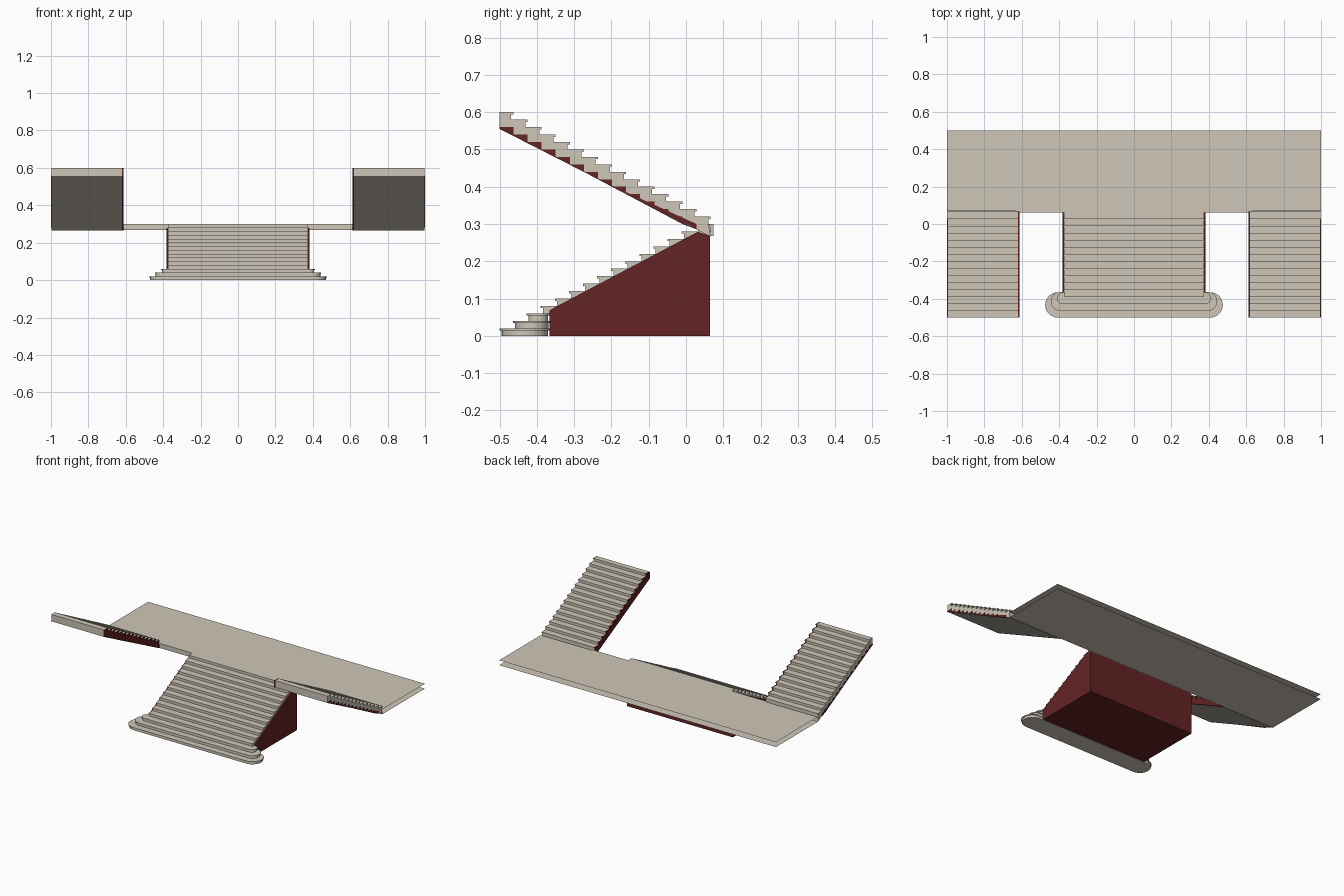
import bpy
import bmesh
import math

cube = bpy.data.objects.get("Cube")
if cube:
    bpy.data.objects.remove(cube, do_unlink=True)


def material(name, rgb):
    m = bpy.data.materials.new(name)
    m.use_nodes = True
    m.diffuse_color = (*rgb, 1)
    m.node_tree.nodes["Principled BSDF"].inputs["Base Color"].default_value = (*rgb, 1)
    return m


STONE = material("pale_stone", (0.62, 0.57, 0.48))
RED = material("dark_red", (0.127, 0.017, 0.018))

RISE, RUN = 0.02, 0.0378      # one step
LIP, OVERHANG = 0.006, 0.006  # nosing thickness and projection
EDGE = 0.066                  # front edge of the landing
UNDER = 0.268                 # underside of the landing


def finish(name, bm, *mats):
    bmesh.ops.recalc_face_normals(bm, faces=bm.faces)
    me = bpy.data.meshes.new(name)
    bm.to_mesh(me)
    bm.free()
    for m in mats:
        me.materials.append(m)
    ob = bpy.data.objects.new(name, me)
    bpy.context.collection.objects.link(ob)
    return ob


def extrude(bm, points, offset):
    face = bm.faces.new([bm.verts.new(p) for p in points])
    new = bmesh.ops.extrude_face_region(bm, geom=[face])["geom"]
    bmesh.ops.translate(bm, vec=offset, verts=[v for v in new if isinstance(v, bmesh.types.BMVert)])


def prism(name, profile, x0, x1, mat):
    """Extrude a (y, z) profile from x0 to x1."""
    bm = bmesh.new()
    extrude(bm, [(x0, y, z) for y, z in profile], (x1 - x0, 0, 0))
    return finish(name, bm, mat)


def stair_line(y, z, count, direction, nosing=True):
    """Outline of a run of steps; y, z is the foot of the first riser's nosing."""
    pts = []
    for i in range(count):
        front, top = y + direction * RUN * i, z + RISE * (i + 1)
        if nosing:
            back = front + direction * OVERHANG
            pts += [(back, top - RISE), (back, top - LIP), (front, top - LIP), (front, top)]
        else:
            pts += [(front, top - RISE), (front, top)]
    return pts


# Three rounded bottom steps, each a riser under a projecting tread
for i, (cx, r) in enumerate([(0.4075, 0.0675), (0.395, 0.05), (0.38, 0.031)]):
    bm = bmesh.new()
    cy = r - 0.5 + 0.036 * i
    for radius, z, h in [(r - 0.005, RISE * i, RISE - LIP), (r, RISE * (i + 1) - LIP, LIP)]:
        outline = []
        for side in (1, -1):
            for k in range(17):
                a = side * math.pi * (k / 16 - 0.5)
                if side < 0:
                    a = math.pi / 2 + math.pi * k / 16
                outline.append((side * cx + radius * math.cos(a), cy + radius * math.sin(a), z))
        extrude(bm, outline, (0, 0, h))
    finish(f"rounded_step_{i + 1}", bm, STONE)

# Central flight, ending level with the landing
main = stair_line(-0.39, 0.06, 12, 1)
prism("central_steps", main + [(0.07, 0.30), (EDGE - 0.004, UNDER), (0.03, UNDER), (-0.36, 0.05), (-0.36, 0.06)],
      -0.374, 0.374, STONE)

# Solid red base with sloping sides that frame the central steps
prism("central_base", [(-0.366, 0), (EDGE - 0.002, 0), (EDGE - 0.002, UNDER), (0.032, 0.279),
                       (-0.347, 0.079), (-0.366, 0.068)], -0.383, 0.383, RED)

# Landing: open-sided upper sheet with an inlaid border, and a lower sheet
bm = bmesh.new()
floor = bm.faces.new([bm.verts.new((x, y, 0.30)) for x, y in
                      [(-1, 0.07), (1, 0.07), (1, 0.5), (-1, 0.5)]])
bmesh.ops.inset_region(bm, faces=[floor], thickness=0.035, use_even_offset=True)
ring = bmesh.ops.inset_region(bm, faces=[floor], thickness=0.025, use_even_offset=True)["faces"]
for f in ring:
    f.material_index = 1
finish("landing_floor", bm, STONE, RED)

bm = bmesh.new()
bm.faces.new([bm.verts.new((x, y, UNDER)) for x, y in
              [(-1, EDGE), (1, EDGE), (1, 0.5), (-1, 0.5)]])
finish("landing_underside", bm, STONE)

# Side pieces: landing edge and upper flight on each side
COUNT = 15
upper = stair_line(EDGE, 0.30, COUNT, -1)
soffit = [(-0.5, 0.555), (EDGE, UNDER - 0.002)]
teeth = stair_line(EDGE, 0.26, COUNT, -1, nosing=False)[2:]
for side, label in ((1, "left"), (-1, "right")):
    prism(f"{label}_landing_edge", [(0.074, 0.30), (EDGE - 0.004, 0.30), (EDGE - 0.004, 0.29),
                                    (EDGE, 0.29), (EDGE, UNDER), (0.074, UNDER)],
          side * 0.374, side * 0.63, STONE)
    prism(f"{label}_upper_steps", upper + [(-0.5, 0.60)] + soffit,
          side * 0.62, side * 0.998, STONE)
    prism(f"{label}_inner_stringer", upper + [(-0.5, 0.60)] + soffit,
          side * 0.612, side * 0.62, RED)
    prism(f"{label}_outer_stringer", teeth + [(-0.5, 0.56), (-0.5, 0.555), (EDGE - RUN, 0.286 - 0.0005)],
          side * 0.998, side * 1.0, RED)
